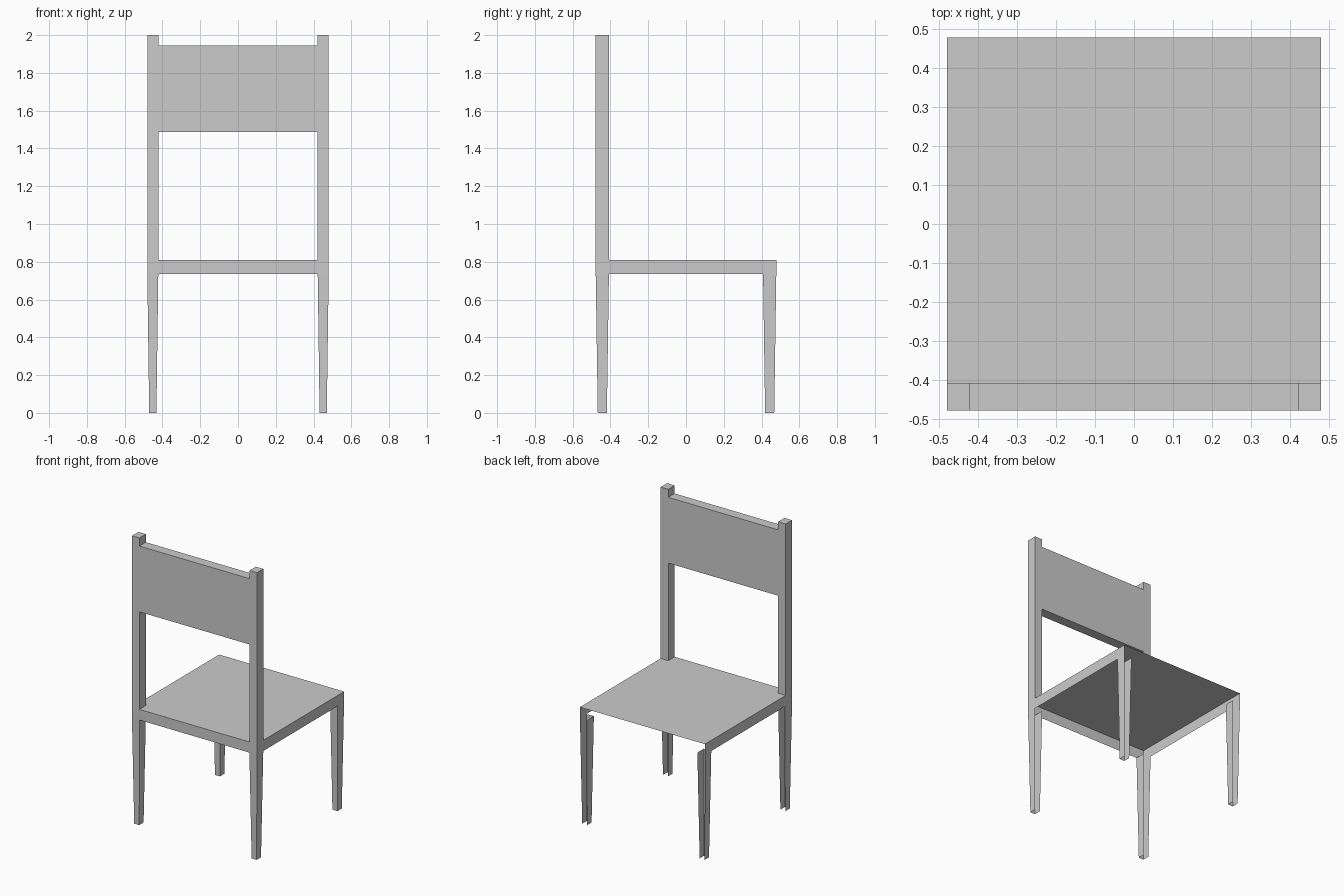
import bpy, bmesh

if "Cube" in bpy.data.objects:
    bpy.data.objects.remove(bpy.data.objects["Cube"])

HX, HY = 0.48, 0.478            # half width, half depth
IX, IY = 0.422, 0.408           # inner edges of posts and legs
SEAT, RAIL, TOP = 0.81, 0.736, 2.0


def finish(name, bm, open_dirs=()):
    """Drop faces pointing in the open directions, then make an object."""
    bm.normal_update()
    gone = [f for f in bm.faces
            if any(f.normal[a] * s > 0.9 for a, s in open_dirs)]
    bmesh.ops.delete(bm, geom=gone, context='FACES')
    mesh = bpy.data.meshes.new(name)
    bm.to_mesh(mesh)
    bm.free()
    obj = bpy.data.objects.new(name, mesh)
    bpy.context.collection.objects.link(obj)
    return obj


def box(lo, hi):
    bm = bmesh.new()
    bmesh.ops.create_cube(bm, size=1)
    for v in bm.verts:
        for a in range(3):
            v.co[a] = hi[a] if v.co[a] > 0 else lo[a]
    return bm


# Seat: thin shell with rails on three sides, open at +y and underneath
finish("seat", box((-HX, -HY, RAIL), (HX, HY, SEAT)), [(1, 1), (2, -1)])

# Legs: tapered three-sided channels, open at +y, top and bottom
for sx, side in ((-1, "left"), (1, "right")):
    for sy, end in ((-1, "front"), (1, "rear")):
        xs = sorted((sx * IX, sx * HX))
        ys = sorted((sy * IY, sy * HY))
        bm = box((xs[0], ys[0], 0), (xs[1], ys[1], RAIL))
        cx, cy = sum(xs) / 2, sum(ys) / 2
        for v in bm.verts:
            if v.co.z < 0.01:
                v.co.x = cx + (v.co.x - cx) * 0.66
                v.co.y = cy + (v.co.y - cy) * 0.69
        finish(f"{end}_{side}_leg", bm, [(1, 1), (2, 1), (2, -1)])

# Backrest: two posts and a broad panel as one extruded outline
half = [(IX, 1.487), (IX, SEAT), (HX, SEAT), (HX, TOP), (IX, TOP), (IX, 1.944)]
outline = half + [(-x, z) for x, z in reversed(half)]
bm = bmesh.new()
face = bm.faces.new([bm.verts.new((x, -HY, z)) for x, z in outline])
ext = bmesh.ops.extrude_face_region(bm, geom=[face], use_keep_orig=True)
moved = [g for g in ext["geom"] if isinstance(g, bmesh.types.BMVert)]
bmesh.ops.translate(bm, verts=moved, vec=(0, HY - IY, 0))
bmesh.ops.recalc_face_normals(bm, faces=bm.faces)
# Remove only the post ends that sit on the seat
ends = [f for f in bm.faces if all(abs(v.co.z - SEAT) < 1e-4 for v in f.verts)]
bmesh.ops.delete(bm, geom=ends, context='FACES')
finish("backrest", bm)
